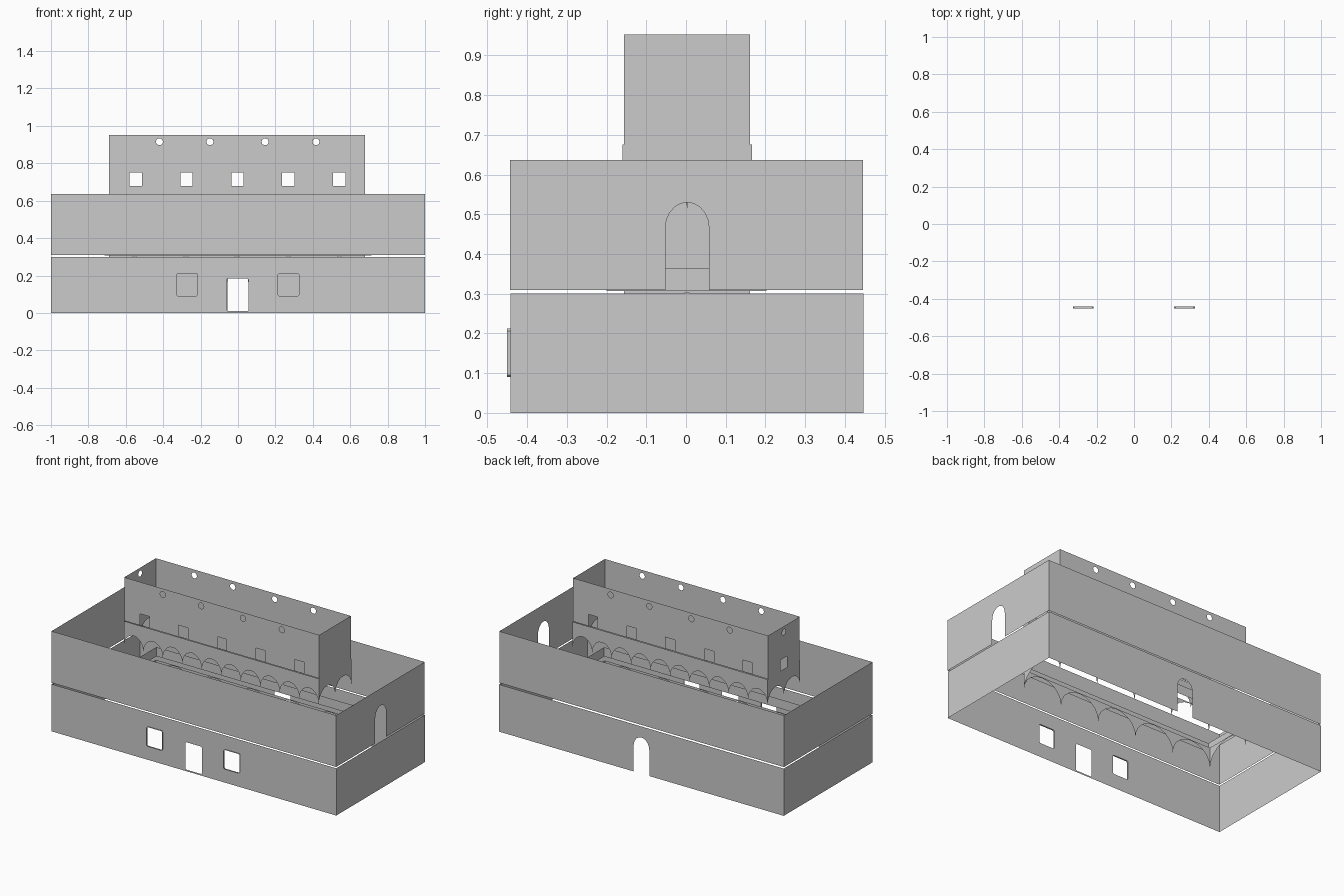
import bpy, bmesh, math
from mathutils import Vector

cube = bpy.data.objects.get("Cube")
if cube:
    bpy.data.objects.remove(cube, do_unlink=True)

GREY = (0.6, 0.6, 0.6, 1)
stone = bpy.data.materials.new("stone_grey")
stone.use_nodes = True
stone.diffuse_color = GREY
stone.node_tree.nodes["Principled BSDF"].inputs["Base Color"].default_value = GREY


def rect(u, z, w, h, c=0.0):
    """Rectangle loop about a centre, with optional cut corners."""
    a, b = w / 2, h / 2
    if not c:
        return [(u - a, z - b), (u + a, z - b), (u + a, z + b), (u - a, z + b)]
    pts = [(a - c, -b), (a, c - b), (a, b - c), (a - c, b),
           (c - a, b), (-a, b - c), (-a, c - b), (c - a, -b)]
    return [(u + p, z + q) for p, q in pts]


def disc(u, z, r, n=10):
    return [(u + r * math.cos(math.tau * i / n), z + r * math.sin(math.tau * i / n))
            for i in range(n)]


def arch(u0, u1, spring, apex, n=10):
    """Half-ellipse from u0 to u1."""
    mid, half = (u0 + u1) / 2, (u1 - u0) / 2
    return [(mid - half * math.cos(math.pi * i / n),
             spring + (apex - spring) * math.sin(math.pi * i / n)) for i in range(n + 1)]


def doorway(u, base, spring, apex, w=0.11):
    """Open-bottomed arched doorway cut into a wall's lower edge."""
    a, b = u - w / 2, u + w / 2
    return [(a, base)] + arch(a, b, spring, apex) + [(b, base)]


def arcade(u0, u1, count, spring, apex):
    """Scalloped lower edge made of equal arches."""
    step, pts = (u1 - u0) / count, []
    for i in range(count):
        pts += arch(u0 + i * step, u0 + (i + 1) * step, spring, apex)[:-1]
    return pts[1:]


def wall(bm, axis, at, outward, span, z0, z1, holes=(), edge=()):
    """Thin upright sheet; axis is the direction it runs along."""
    outline = [(span[0], z0), *edge, (span[1], z0), (span[1], z1), (span[0], z1)]
    edges = []
    for loop in [outline, *holes]:
        vs = [bm.verts.new((u, at, z) if axis == "x" else (at, u, z)) for u, z in loop]
        edges += [bm.edges.new((vs[i - 1], vs[i])) for i in range(len(vs))]
    normal = Vector((0, outward, 0) if axis == "x" else (outward, 0, 0))
    made = bmesh.ops.triangle_fill(bm, use_beauty=True, edges=edges, normal=normal)
    faces = [f for f in made["geom"] if isinstance(f, bmesh.types.BMFace)]
    for f in faces:
        f.normal_update()
        if f.normal.dot(normal) < 0:
            f.normal_flip()
    bmesh.ops.dissolve_limit(bm, angle_limit=0.01, edges=list({e for f in faces for e in f.edges}),
                             verts=[]) if not holes and not edge else None


def finish(bm, name):
    bmesh.ops.remove_doubles(bm, verts=bm.verts, dist=0.0001)
    mesh = bpy.data.meshes.new(name)
    bm.to_mesh(mesh)
    bm.free()
    mesh.materials.append(stone)
    obj = bpy.data.objects.new(name, mesh)
    bpy.context.collection.objects.link(obj)


def ring(name, xs, ys, z0, z1, **sides):
    """Four walls around a rectangle; each side may have holes or a shaped edge."""
    bm = bmesh.new()
    for side, axis, at, out in (("front", "x", ys[0], -1), ("back", "x", ys[1], 1),
                                ("right", "y", xs[0], -1), ("left", "y", xs[1], 1)):
        wall(bm, axis, at, out, xs if axis == "x" else ys, z0, z1, **sides.get(side, {}))
    finish(bm, name)


# Lower storey with front door, two windows and an arched back door
front_windows = [rect(u, 0.151, 0.11, 0.122, 0.006) for u in (-0.272, 0.27)]
ring("lower_walls", (-1, 1), (-0.442, 0.447), 0, 0.30,
     front=dict(holes=[rect(-0.002, 0.097, 0.115, 0.174, 0.005)] + front_windows),
     back=dict(edge=doorway(0, 0, 0.165, 0.23)))

# Shallow frames standing out from the front windows
bm = bmesh.new()
for loop in front_windows:
    rows = [[bm.verts.new((u, y, z)) for u, z in loop] for y in (-0.451, -0.442)]
    for i in range(len(loop)):
        bm.faces.new((rows[0][i - 1], rows[0][i], rows[1][i], rows[1][i - 1]))
bmesh.ops.recalc_face_normals(bm, faces=bm.faces)
finish(bm, "window_frames")

# Upper storey with an arched doorway in one end
ring("upper_walls", (-1, 1), (-0.443, 0.445), 0.309, 0.637,
     left=dict(edge=doorway(0.003, 0.309, 0.465, 0.53)))

# Low parapet around the central opening
ring("gallery_parapet", (-0.715, 0.715), (-0.2, 0.203), 0.307, 0.365)

# Arcades hanging below the nave walls
NAVE_X, NAVE_Y, WIDE_Y = (-0.69, 0.68), (-0.156, 0.161), (-0.16, 0.166)
long_low = dict(edge=arcade(*NAVE_X, 5, 0.175, 0.302))
end_low = dict(edge=arcade(*NAVE_Y, 1, 0.175, 0.302))
ring("lower_arcade", NAVE_X, NAVE_Y, 0.175, 0.307,
     front=long_low, back=long_low, left=end_low, right=end_low)

long_high = dict(edge=arcade(*NAVE_X, 10, 0.515, 0.60))
end_high = dict(edge=arcade(*WIDE_Y, 2, 0.515, 0.60))
ring("upper_arcade", NAVE_X, WIDE_Y, 0.515, 0.676,
     front=long_high, back=long_high, left=end_high, right=end_high)

# Nave walls with square windows and small round openings
lights = [rect(-0.003 + 0.272 * i, 0.715, 0.066, 0.07) for i in range(-2, 3)]
lights += [disc(u, 0.915, 0.019) for u in (-0.42, -0.15, 0.145, 0.417)]
ring("nave_walls", NAVE_X, NAVE_Y, 0.676, 0.952,
     front=dict(holes=lights), back=dict(holes=lights),
     right=dict(holes=[rect(0.003, 0.715, 0.066, 0.07), disc(0.003, 0.915, 0.019)]))
